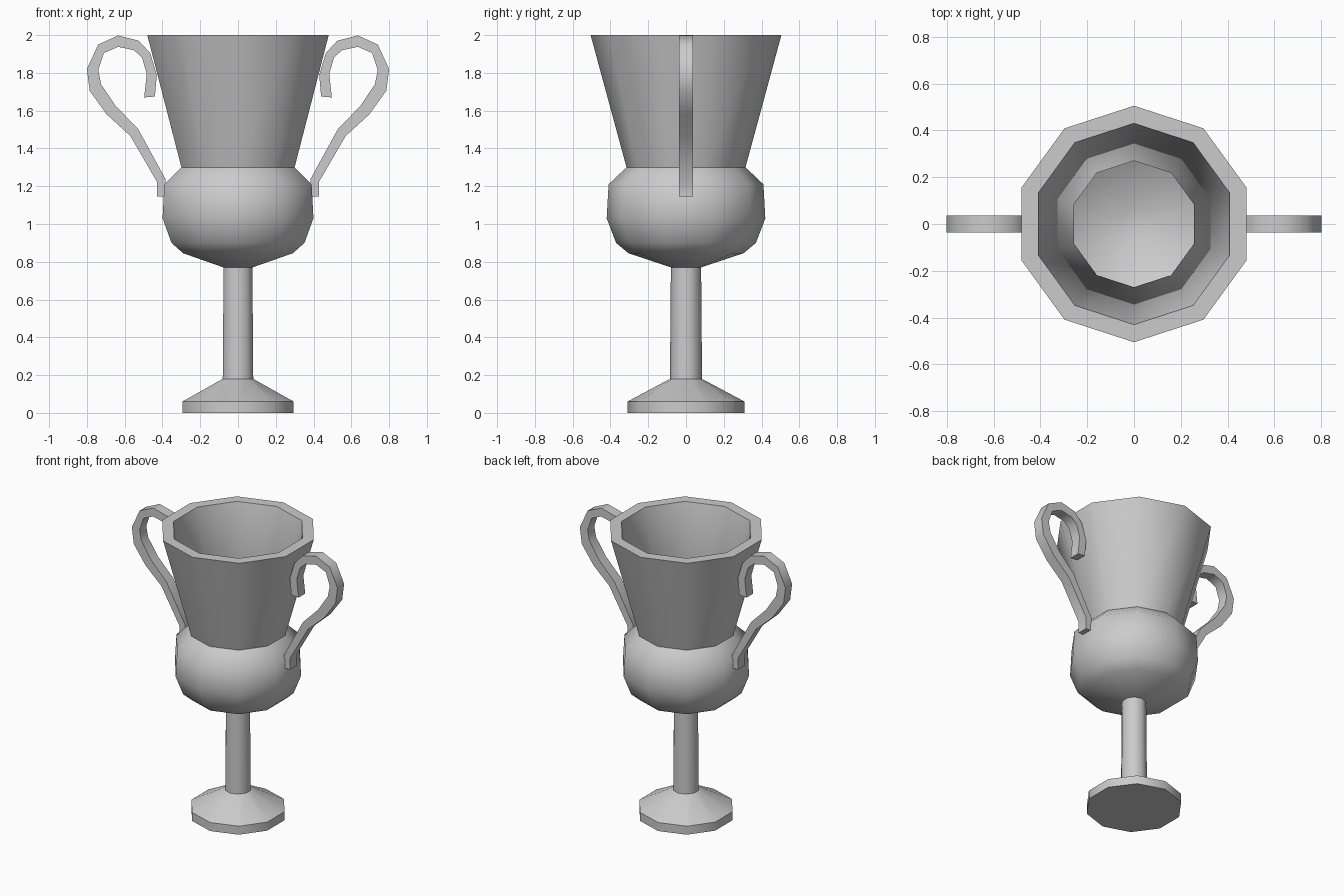
import bpy, bmesh, math

if "Cube" in bpy.data.objects:
    bpy.data.objects.remove(bpy.data.objects["Cube"], do_unlink=True)

SIDES = 10
GREY = (0.6, 0.6, 0.6, 1)
metal = bpy.data.materials.new("light_grey_metal")
metal.use_nodes = True
metal.diffuse_color = GREY
metal.node_tree.nodes["Principled BSDF"].inputs["Base Color"].default_value = GREY


def finish(name, bm):
    """Turn a bmesh into a smooth-shaded object with sharp creases kept."""
    bmesh.ops.recalc_face_normals(bm, faces=bm.faces)
    mesh = bpy.data.meshes.new(name)
    bm.to_mesh(mesh)
    bm.free()
    mesh.materials.append(metal)
    obj = bpy.data.objects.new(name, mesh)
    bpy.context.collection.objects.link(obj)
    bpy.ops.object.select_all(action="DESELECT")
    obj.select_set(True)
    bpy.context.view_layer.objects.active = obj
    bpy.ops.object.shade_smooth_by_angle(angle=math.radians(50))
    return obj


def lathe(name, profile):
    """Revolve (radius, height) points, with corners facing front and back."""
    bm = bmesh.new()
    rings = []
    for r, z in profile:
        angles = [math.pi / 2 + math.tau * i / SIDES for i in range(SIDES)]
        rings.append([bm.verts.new((r * math.cos(a), r * math.sin(a), z)) for a in angles])
    for low, high in zip(rings, rings[1:]):
        for i in range(SIDES):
            j = (i + 1) % SIDES
            bm.faces.new((low[i], low[j], high[j], high[i]))
    bm.faces.new(rings[0])
    bm.faces.new(rings[-1])
    return finish(name, bm)


def handle(name, side, outer, inner, half_width):
    """Flat bar following paired outer and inner outline points."""
    bm = bmesh.new()
    sections = []
    for (xo, zo), (xi, zi) in zip(outer, inner):
        corners = ((xo, -1, zo), (xo, 1, zo), (xi, 1, zi), (xi, -1, zi))
        sections.append([bm.verts.new((side * x, y * half_width, z)) for x, y, z in corners])
    for a, b in zip(sections, sections[1:]):
        for i in range(4):
            j = (i + 1) % 4
            bm.faces.new((a[i], a[j], b[j], b[i]))
    bm.faces.new(sections[0])
    bm.faces.new(sections[-1])
    return finish(name, bm)


# Foot and stem
lathe("foot_and_stem", [(0.31, 0), (0.31, 0.06), (0.085, 0.18), (0.08, 0.78)])

# Hollow cup: rounded bowl, flared wall, flat rim, then the inside
lathe("cup", [
    (0.08, 0.77), (0.305, 0.845), (0.37, 0.90), (0.42, 1.03), (0.41, 1.21),
    (0.315, 1.30), (0.505, 2.0), (0.43, 2.0), (0.27, 1.31), (0.35, 1.19),
    (0.36, 1.04), (0.32, 0.94), (0.27, 0.90), (0.06, 0.83)])

# Pair of curled handles
OUTER = [(0.44, 1.675), (0.43, 1.79), (0.465, 1.905), (0.525, 1.97), (0.635, 1.998),
         (0.74, 1.95), (0.80, 1.82), (0.785, 1.705), (0.695, 1.58), (0.57, 1.466),
         (0.43, 1.225), (0.43, 1.145)]
INNER = [(0.497, 1.67), (0.483, 1.795), (0.508, 1.88), (0.55, 1.92), (0.635, 1.938),
         (0.71, 1.905), (0.74, 1.815), (0.725, 1.74), (0.647, 1.624), (0.53, 1.505),
         (0.385, 1.24), (0.385, 1.145)]
for label, side in (("left", 1), ("right", -1)):
    handle(label + "_handle", side, OUTER, INNER, 0.037)
